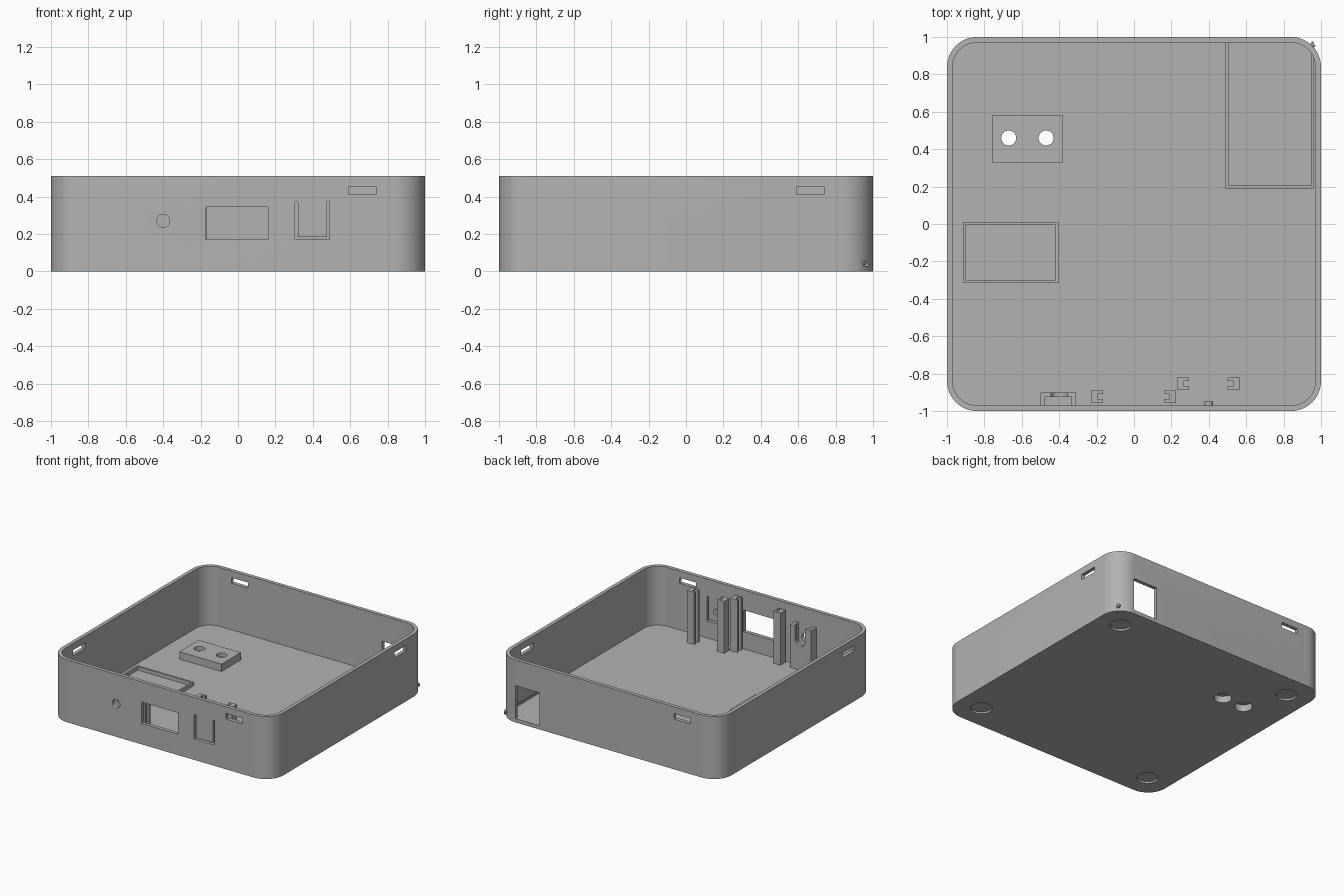
import bpy, math
from mathutils import Matrix, Vector

if "Cube" in bpy.data.objects:
    bpy.data.objects.remove(bpy.data.objects["Cube"], do_unlink=True)

grey = bpy.data.materials.new("plastic grey")
grey.use_nodes = True
grey.diffuse_color = (0.45, 0.45, 0.45, 1)
grey.node_tree.nodes["Principled BSDF"].inputs["Base Color"].default_value = (0.45, 0.45, 0.45, 1)

WALL, FLOOR, HEIGHT = 0.03, 0.03, 0.51


def make(name, verts, faces):
    mesh = bpy.data.meshes.new(name)
    mesh.from_pydata(verts, [], faces)
    mesh.materials.append(grey)
    obj = bpy.data.objects.new(name, mesh)
    bpy.context.collection.objects.link(obj)
    return obj


def prism(name, outline, z0, z1):
    """Extrude a counter-clockwise outline upward."""
    n = len(outline)
    verts = [(x, y, z) for z in (z0, z1) for x, y in outline]
    faces = [list(reversed(range(n))), list(range(n, 2 * n))]
    faces += [[i, (i + 1) % n, n + (i + 1) % n, n + i] for i in range(n)]
    return make(name, verts, faces)


def box(name, x0, x1, y0, y1, z0, z1):
    return prism(name, [(x0, y0), (x1, y0), (x1, y1), (x0, y1)], z0, z1)


def rod(name, x, y, z0, z1, r, sides=32):
    turn = math.tau / sides
    ring = [(x + r * math.cos(i * turn), y + r * math.sin(i * turn)) for i in range(sides)]
    return prism(name, ring, z0, z1)


def rod_y(name, x, z, y0, y1, r):
    """Rod lying along the y axis."""
    obj = rod(name, x, z, -y1, -y0, r)
    obj.data.transform(Matrix.Rotation(math.pi / 2, 4, "X"))
    return obj


def rounded(half, r, steps=12):
    pts = []
    for k in range(4):
        mid = math.radians(45 + 90 * k)
        cx = math.copysign(half - r, math.cos(mid))
        cy = math.copysign(half - r, math.sin(mid))
        for i in range(steps + 1):
            a = math.radians(90 * k + 90 * i / steps)
            pts.append((cx + r * math.cos(a), cy + r * math.sin(a)))
    return pts


def cut(obj, *cutters):
    for c in cutters:
        c.hide_render = True
        mod = obj.modifiers.new("cut", "BOOLEAN")
        mod.operation, mod.solver, mod.object = "DIFFERENCE", "EXACT", c
        bpy.context.view_layer.objects.active = obj
        bpy.ops.object.modifier_apply(modifier=mod.name)
        bpy.data.objects.remove(c, do_unlink=True)
    return obj


def smooth(obj):
    bpy.ops.object.select_all(action="DESELECT")
    obj.select_set(True)
    bpy.context.view_layer.objects.active = obj
    bpy.ops.object.shade_smooth_by_angle(angle=math.radians(30))


# Open tray with rounded corners
tray = prism("tray", rounded(1, 0.16), 0, HEIGHT)
cut(tray, prism("cavity", rounded(1 - WALL, 0.13), FLOOR, 1))

# Snap slots, one on each side
for k in range(4):
    slot = box("slot", 0.59, 0.74, -1.1, -0.9, 0.41, 0.455)
    slot.data.transform(Matrix.Rotation(-k * math.pi / 2, 4, "Z"))
    if k in (1, 3):
        slot.data.transform(Matrix.Rotation(math.pi, 4, "Z"))
    cut(tray, slot)

# Front window, jack hole, flexible button outline, rear port
cut(tray,
    box("window", -0.17, 0.16, -1.1, -0.9, 0.17, 0.345),
    rod_y("jack_hole", -0.40, 0.27, -1.1, -0.95, 0.035),
    box("button_gap_left", 0.305, 0.32, -1.1, -0.9, 0.17, 0.37),
    box("button_gap_right", 0.475, 0.49, -1.1, -0.9, 0.17, 0.37),
    box("button_gap_bottom", 0.31, 0.48, -1.1, -0.9, 0.17, 0.185),
    box("rear_port", 0.62, 0.84, 0.9, 1.1, FLOOR + 0.001, 0.30))

# Shallow foot recesses underneath
for sx in (-1, 1):
    for sy in (-1, 1):
        cut(tray, rod("foot_recess", 0.8 * sx, 0.8 * sy, -0.1, 0.015, 0.08))

# Mounting block with two counterbored screw holes
block = box("mounting_block", -0.76, -0.38, 0.33, 0.58, FLOOR - 0.005, 0.09)
for x in (-0.67, -0.47):
    for part in (tray, block):
        cut(part, rod("screw_hole", x, 0.46, -0.1, 0.3, 0.04),
            rod("screw_head", x, 0.46, -0.1, 0.055, 0.066))
smooth(block)
smooth(tray)

# Low locating frames on the floor
frame = box("sensor_frame", -0.915, -0.405, -0.315, 0.01, FLOOR - 0.005, 0.06)
cut(frame, box("inside", -0.90, -0.42, -0.30, -0.005, 0, 1))
bay = box("battery_frame", 0.49, 0.96, 0.19, 0.975, FLOOR - 0.005, 0.045)
cut(bay, box("inside", 0.505, 0.95, 0.205, 1.1, 0, 1))

# Grooved posts holding the two front boards, grooves facing each other
for name, x, y, side in (("screen_post_right", -0.1975, -0.9225, 1),
                         ("screen_post_left", 0.1925, -0.9225, -1),
                         ("button_post_right", 0.2625, -0.8525, 1),
                         ("button_post_left", 0.5325, -0.8525, -1)):
    h = 0.0325
    post = box(name, x - h, x + h, y - h, y + h, FLOOR - 0.005, 0.455)
    a, b = sorted((x + side * 0.003, x + side * 0.1))
    cut(post, box("groove", a, b, y - 0.014, y + 0.014, 0, 1))

# Jack bracket: pocket behind the wall, with a round-bottomed notch
bracket = box("jack_bracket", -0.50, -0.31, -0.972, -0.90, FLOOR - 0.005, 0.38)
cut(bracket,
    box("pocket", -0.475, -0.335, -1.1, -0.925, 0, 1),
    rod_y("notch_round", -0.40, 0.27, -0.95, -0.8, 0.045),
    box("notch", -0.445, -0.355, -0.95, -0.8, 0.27, 1))
smooth(bracket)

# Button plunger behind the flexible tab
smooth(rod_y("button_plunger", 0.40, 0.27, -0.972, -0.95, 0.022))

# Tiny corner peg
peg = rod("corner_peg", 0, 0, -0.02, 0.016, 0.012, 12)
peg.data.transform(Matrix.Translation((0.95, 0.95, 0.045))
                   @ Vector((1, 1, 0)).to_track_quat("Z", "Y").to_matrix().to_4x4())
smooth(peg)
